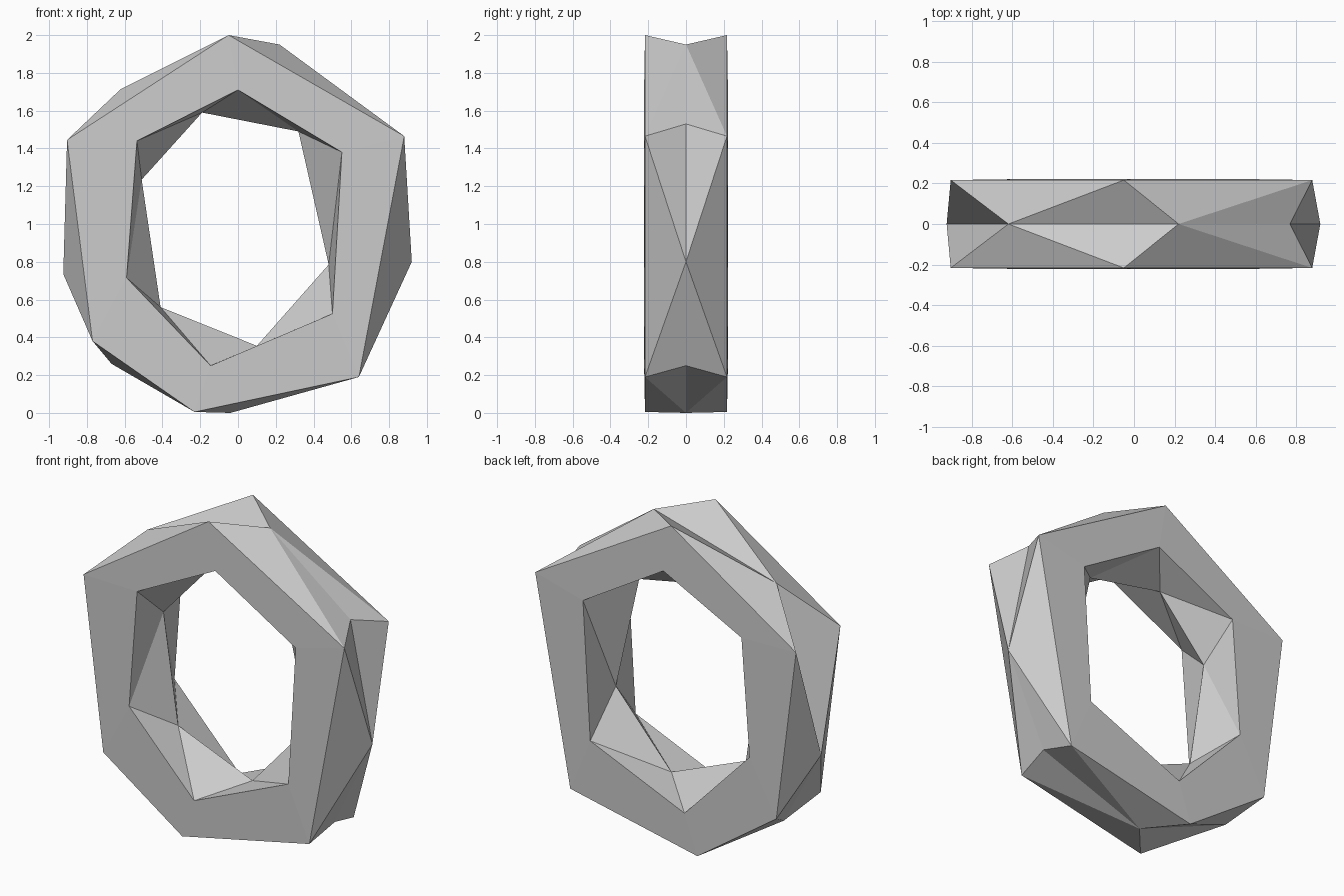
import bpy, bmesh

cube = bpy.data.objects.get("Cube")
if cube:
    bpy.data.objects.remove(cube, do_unlink=True)

# Clockwise (x, z) profiles: rims lie on the front and back, ridges on the middle plane
OUTER_RIM = [(-.05, 2), (.88, 1.465), (.64, .19), (-.23, .005), (-.77, .38), (-.905, 1.445)]
OUTER_RIDGE = [(.22, 1.95), (.77, 1.53), (.92, .8), (.663, .25),
               (-.04, 0), (-.67, .26), (-.925, .735), (-.62, 1.715)]
INNER_RIM = [(0, 1.71), (.55, 1.38), (.5, .525), (-.145, .25), (-.59, .715), (-.535, 1.44)]
INNER_RIDGE = [(.32, 1.49), (.48, .785), (.10, .355), (-.41, .56), (-.51, 1.235), (-.19, 1.59)]
OUTER_APEX = [0, 2, 4, 5, 6, 7]   # ridge corner facing each rim edge
INNER_APEX = list(range(len(INNER_RIDGE)))

bm = bmesh.new()


def add_ring(points, y):
    return [bm.verts.new((x, y, z)) for x, z in points]


def facet_band(rim, ridge, apex):
    """Triangles between a rim and a ridge with differing corner counts."""
    for i, corner in enumerate(rim):
        bm.faces.new((corner, rim[(i + 1) % len(rim)], ridge[apex[i]]))
        k = apex[i - 1]
        while k != apex[i]:
            following = (k + 1) % len(ridge)
            bm.faces.new((corner, ridge[following], ridge[k]))
            k = following


outer_ridge = add_ring(OUTER_RIDGE, 0)
inner_ridge = add_ring(INNER_RIDGE, 0)
for side in (-1, 1):
    outer = add_ring(OUTER_RIM, side * .217)
    inner = add_ring(INNER_RIM, side * .222)
    facet_band(outer, outer_ridge, OUTER_APEX)
    facet_band(inner, inner_ridge, INNER_APEX)
    # Broad flat face of the ring
    for i in range(len(outer)):
        j = (i + 1) % len(outer)
        bm.faces.new((outer[i], outer[j], inner[j], inner[i]))
bmesh.ops.recalc_face_normals(bm, faces=bm.faces)

mesh = bpy.data.meshes.new("faceted_ring")
bm.to_mesh(mesh)
bm.free()
ring = bpy.data.objects.new("faceted_ring", mesh)
bpy.context.collection.objects.link(ring)

# Plain grey material
grey = bpy.data.materials.new("light_grey")
grey.use_nodes = True
colour = (.6, .6, .6, 1)
grey.diffuse_color = colour
grey.node_tree.nodes["Principled BSDF"].inputs["Base Color"].default_value = colour
mesh.materials.append(grey)
